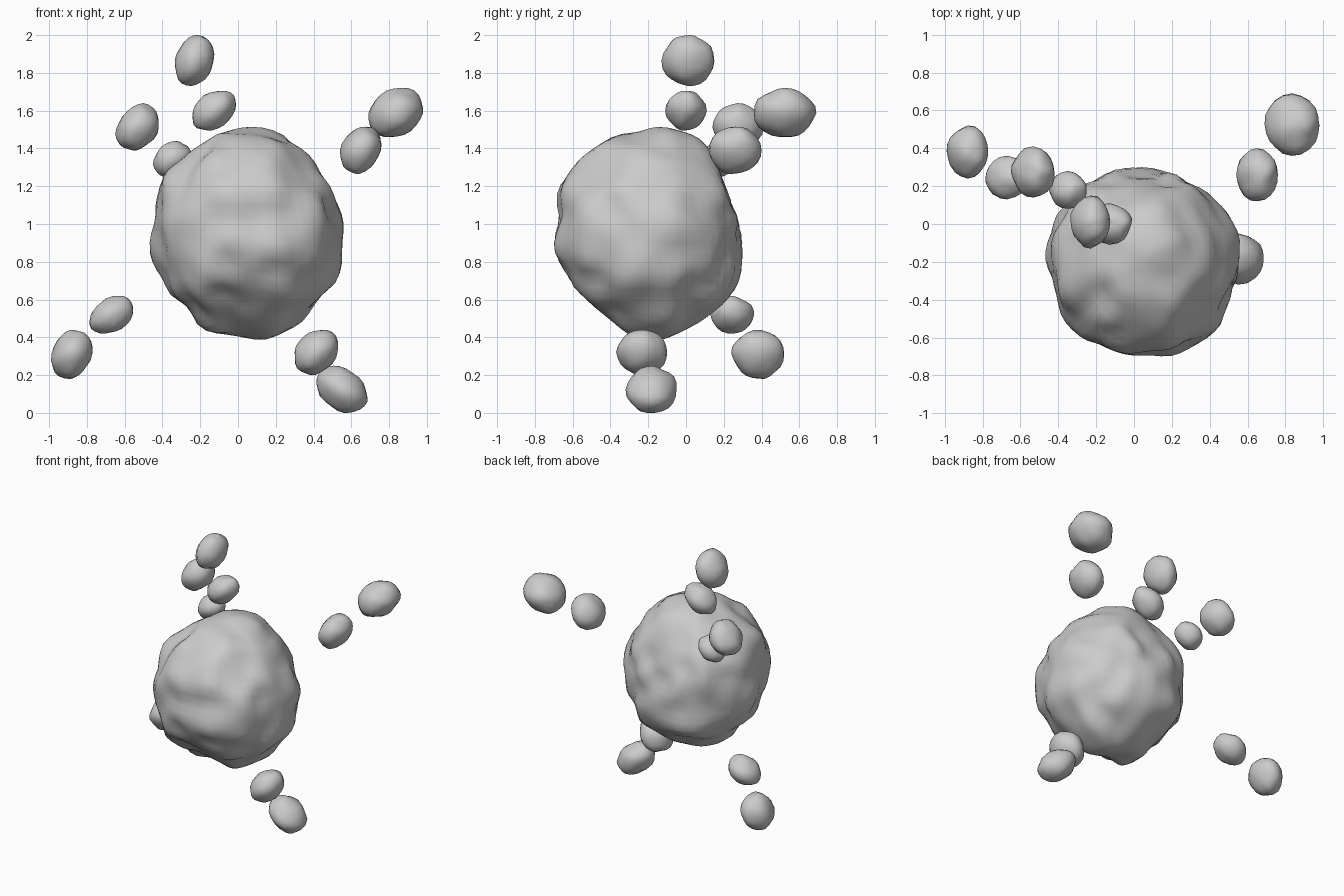
import bpy
import bmesh
import math
from mathutils import Vector, noise

cube = bpy.data.objects.get("Cube")
if cube:
    bpy.data.objects.remove(cube, do_unlink=True)

stone = bpy.data.materials.new("grey stone")
stone.use_nodes = True
stone.diffuse_color = (0.6, 0.6, 0.6, 1)
shader = next(n for n in stone.node_tree.nodes if n.type == "BSDF_PRINCIPLED")
shader.inputs["Base Color"].default_value = stone.diffuse_color
shader.inputs["Roughness"].default_value = 0.8


def make_rock(name, segments, rings, shape, fit=None):
    """Sphere whose unit directions are moved by shape(), optionally sized to a box."""
    bm = bmesh.new()
    bmesh.ops.create_uvsphere(bm, u_segments=segments, v_segments=rings, radius=1)
    for v in bm.verts:
        v.co = shape(v.co.normalized())
    if fit:
        centre, half = fit
        for axis in range(3):
            values = [v.co[axis] for v in bm.verts]
            low, high = min(values), max(values)
            for v in bm.verts:
                part = (v.co[axis] - low) / (high - low)
                v.co[axis] = centre[axis] + half[axis] * (2 * part - 1)
    for face in bm.faces:
        face.smooth = True
    mesh = bpy.data.meshes.new(name)
    bm.to_mesh(mesh)
    bm.free()
    mesh.materials.append(stone)
    obj = bpy.data.objects.new(name, mesh)
    bpy.context.collection.objects.link(obj)
    return obj


# Main boulder: a sphere pulled out to knobs around three cross-sections
core = Vector((0.04, -0.19, 0.95))
front_section = [(0.555, 0.83), (0.53, 1.05), (0.49, 1.2), (0.37, 1.36), (0.2, 1.48),
                 (-0.04, 1.5), (-0.2, 1.41), (-0.39, 1.24), (-0.44, 1.07), (-0.47, 0.9),
                 (-0.4, 0.7), (-0.3, 0.57), (-0.16, 0.43), (0.2, 0.39), (0.28, 0.46),
                 (0.42, 0.6)]
side_section = [(-0.3, 1.48), (-0.45, 1.44), (-0.6, 1.3), (-0.67, 1.2), (-0.67, 1.02),
                (-0.68, 0.85), (-0.64, 0.74), (-0.52, 0.61), (-0.38, 0.49), (-0.22, 0.41),
                (-0.08, 0.4), (0.03, 0.47), (0.15, 0.52), (0.23, 0.6), (0.28, 0.71),
                (0.3, 0.85), (0.25, 0.99), (0.2, 1.18), (0.18, 1.28), (0.12, 1.41),
                (0.02, 1.48), (-0.1, 1.51)]
top_section = [(0.52, 0.02), (0.42, 0.15), (0.28, 0.22), (-0.2, 0.25), (-0.37, 0.07),
               (-0.41, -0.33), (-0.34, -0.53), (-0.19, -0.63), (0.22, -0.68), (0.41, -0.58),
               (0.51, -0.37)]
knobs = [Vector((x, core.y, z)) - core for x, z in front_section]
knobs += [Vector((core.x, y, z)) - core for y, z in side_section]
knobs += [Vector((x, y, core.z)) - core for x, y in top_section]


def boulder_shape(d):
    total, weight = 0.026, 0.05
    for knob in knobs:
        w = math.exp(50 * (d.dot(knob.normalized()) - 1))
        total += w * knob.length
        weight += w
    lumps = 0.05 * noise.noise(d * 3.2 + Vector((4, 1, 7))) / (1 + weight)
    return core + d * (total / weight + lumps)


make_rock("main_boulder", 64, 32, boulder_shape)


# Small floating rocks in pairs: name, centre, half size, sideways lean
rocks = [
    ("upper_rock_outer", (-0.23, 0.01, 1.865), (0.105, 0.14, 0.135), 0.2),
    ("upper_rock_inner", (-0.125, 0, 1.6), (0.115, 0.11, 0.105), 0.3),
    ("upper_right_rock_outer", (-0.535, 0.275, 1.515), (0.115, 0.135, 0.125), 0.25),
    ("upper_right_rock_inner", (-0.35, 0.18, 1.345), (0.1, 0.1, 0.095), 0.2),
    ("upper_left_rock_inner", (0.65, 0.26, 1.39), (0.11, 0.14, 0.125), 0.25),
    ("upper_left_rock_outer", (0.835, 0.525, 1.59), (0.145, 0.165, 0.13), 0.2),
    ("lower_right_rock_inner", (-0.67, 0.245, 0.52), (0.115, 0.115, 0.1), 0.3),
    ("lower_right_rock_outer", (-0.88, 0.38, 0.31), (0.11, 0.14, 0.13), 0.2),
    ("lower_left_rock_inner", (0.415, -0.235, 0.32), (0.115, 0.135, 0.12), 0.25),
    ("lower_left_rock_outer", (0.55, -0.185, 0.125), (0.135, 0.135, 0.125), -0.35),
]

for index, (name, centre, half, lean) in enumerate(rocks):
    # Slightly pointed front and back, with gentle lumps
    def small_shape(d, lean=lean, seed=index * 5.3):
        lumps = 0.1 * noise.noise(d * 1.6 + Vector((seed, 2, 9)))
        p = d * (1 + lumps + 0.12 * d.y ** 4)
        p.x += lean * p.z
        return p

    make_rock(name, 20, 12, small_shape, (centre, half))
